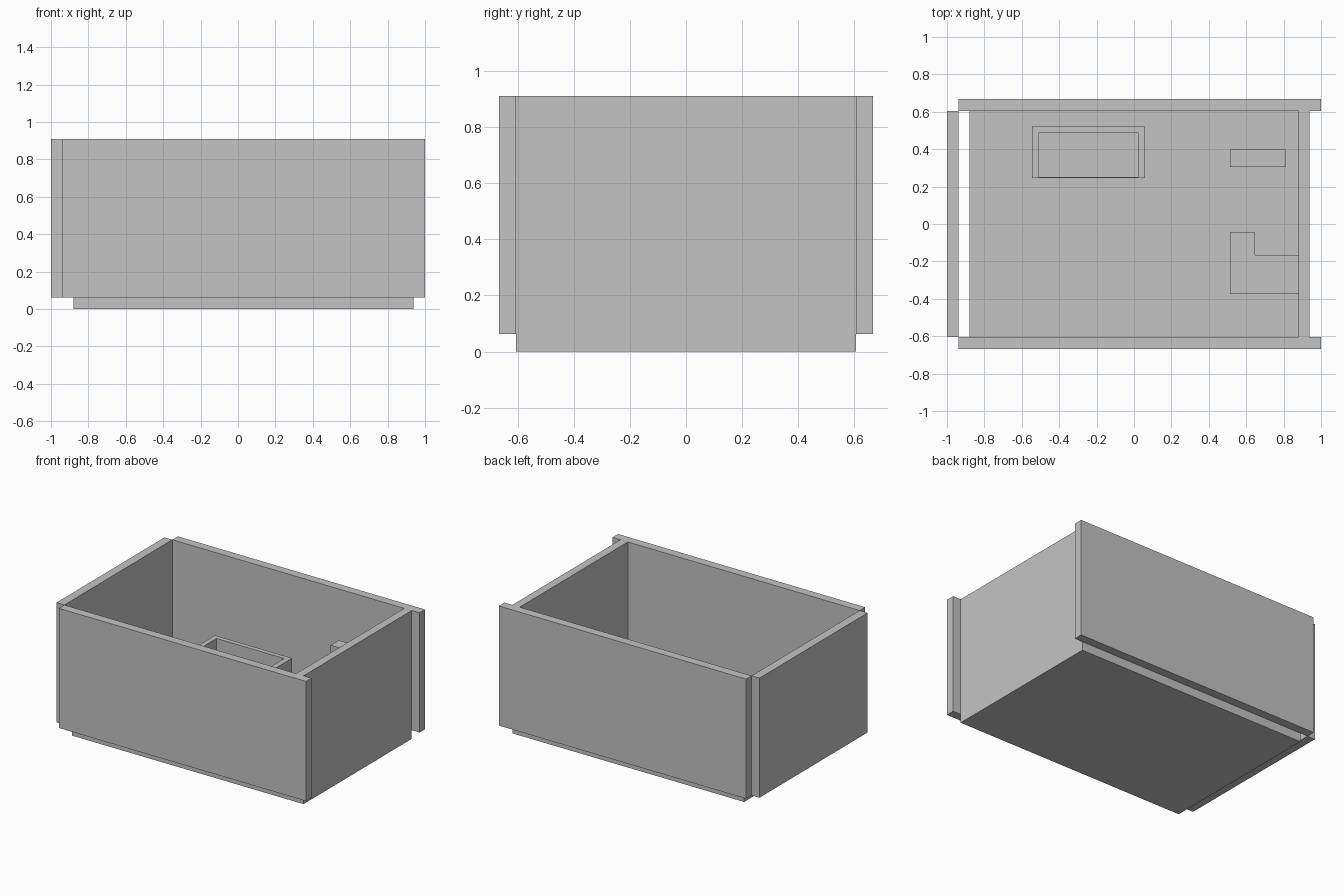
import bpy
import bmesh

if "Cube" in bpy.data.objects:
    bpy.data.objects.remove(bpy.data.objects["Cube"])

grey = bpy.data.materials.new("plain grey")
grey.diffuse_color = (0.55, 0.55, 0.55, 1)
grey.use_nodes = True
grey.node_tree.nodes["Principled BSDF"].inputs["Base Color"].default_value = grey.diffuse_color


def boxes(name, *ranges):
    """One object made of boxes given as (x0, x1, y0, y1, z0, z1)."""
    bm = bmesh.new()
    for x0, x1, y0, y1, z0, z1 in ranges:
        verts = bmesh.ops.create_cube(bm, size=1)["verts"]
        for v in verts:
            v.co = (x1 if v.co.x > 0 else x0,
                    y1 if v.co.y > 0 else y0,
                    z1 if v.co.z > 0 else z0)
    mesh = bpy.data.meshes.new(name)
    bm.to_mesh(mesh)
    bm.free()
    mesh.materials.append(grey)
    ob = bpy.data.objects.new(name, mesh)
    bpy.context.collection.objects.link(ob)
    return ob


TOP, T = 0.91, 0.062          # rim height and panel thickness
IN_X, IN_Y = 0.88, 0.605      # half size of the floor

# Floor and the four wall panels
boxes("floor_panel", (-IN_X, IN_X, -IN_Y, IN_Y, 0, T))
boxes("right_wall", (IN_X, 0.938, -IN_Y, IN_Y, 0, TOP))
boxes("left_wall", (-1, -0.938, -IN_Y, IN_Y, T, TOP))
boxes("front_wall", (-0.938, 1, -0.667, -IN_Y, T, TOP))
boxes("back_wall", (-0.938, 1, IN_Y, 0.667, T, TOP))

# Open-topped tray with a very thin front lip
holder = boxes("holder_tray", (-0.545, 0.06, 0.245, 0.52, T, 0.37))
cutter = boxes("holder_cutter", (-0.51, 0.022, 0.251, 0.487, 0.1, 0.5))
cutter.hide_render = True
cutter.hide_set(True)
cut = holder.modifiers.new("cavity", "BOOLEAN")
cut.operation = "DIFFERENCE"
cut.object = cutter
cut.solver = "EXACT"

# Blocks standing on the floor near the right wall
boxes("tall_block", (0.513, 0.813, 0.305, 0.397, T, 0.665))
boxes("side_block", (0.513, IN_X, -0.373, -0.165, T, 0.3))
boxes("small_block", (0.517, 0.647, -0.165, -0.042, T, 0.3))
